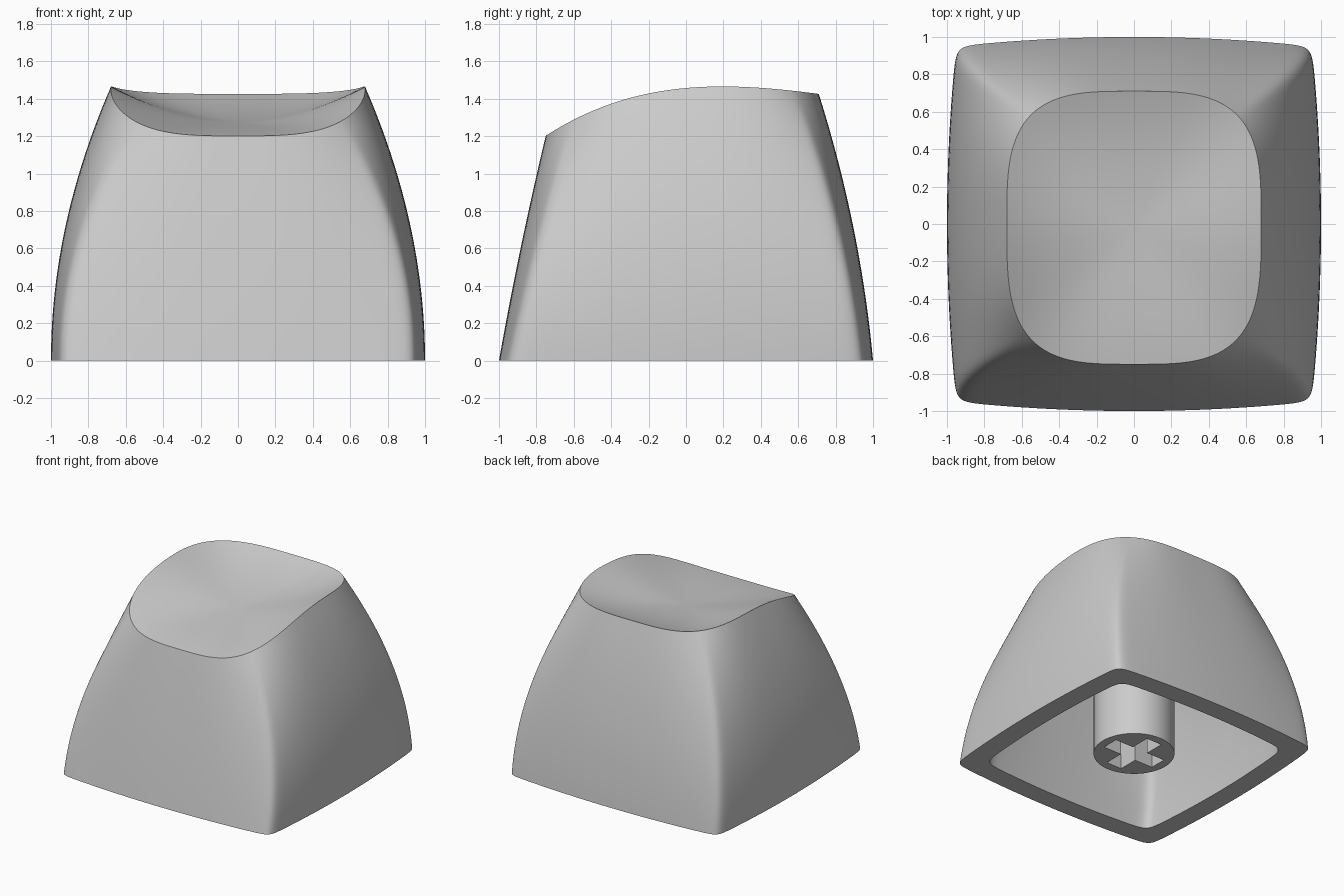
import bpy, bmesh
from math import sin, cos, pi, radians

default = bpy.data.objects.get("Cube")
if default:
    bpy.data.objects.remove(default, do_unlink=True)

SEGS = 176          # points around every loop
DISH_DEPTH = 0.18


def make_material(name, rgb):
    mat = bpy.data.materials.new(name)
    mat.use_nodes = True
    color = (*rgb, 1.0)
    mat.diffuse_color = color
    mat.node_tree.nodes["Principled BSDF"].inputs["Base Color"].default_value = color
    return mat


def finish(obj, mat, angle):
    obj.data.materials.append(mat)
    bpy.ops.object.select_all(action='DESELECT')
    obj.select_set(True)
    bpy.context.view_layer.objects.active = obj
    bpy.ops.object.shade_smooth_by_angle(angle=radians(angle))


def new_object(name, bm):
    bmesh.ops.recalc_face_normals(bm, faces=bm.faces)
    mesh = bpy.data.meshes.new(name)
    bm.to_mesh(mesh)
    bm.free()
    obj = bpy.data.objects.new(name, mesh)
    bpy.context.collection.objects.link(obj)
    return obj


def outline(power, half_x, front, back, bulge=0.0):
    """Rounded square loop, points crowded toward the corners."""
    points = []
    for i in range(SEGS):
        a = 2 * pi * i / SEGS
        a += 0.2 * sin(4 * a)
        c, s = cos(a), sin(a)
        r = (abs(c) ** power + abs(s) ** power) ** (-1 / power)
        u, v = r * c, r * s
        points.append((u * (1 - bulge * v * v) * half_x,
                       v * (1 - bulge * u * u) * (back if v > 0 else front)))
    return points


def rim_height(y):
    return 1.457 + 0.09 * y - 0.26 * y ** 2 + 0.1 * y ** 3


def wall_loop(base, top, t, height):
    """Loop part way up a wall: sides curve in most, the front least."""
    loop = []
    for (bx, by), (tx, ty) in zip(base, top):
        linear = 0.45 if by > 0 else 0.85
        wx, wy = t * t, linear * t + (1 - linear) * t * t
        loop.append((bx + (tx - bx) * wx, by + (ty - by) * wy, t * height(ty)))
    return loop


def dish_loop(top, rho):
    loop = []
    for x, y in top:
        py = -0.02 + (y + 0.02) * rho
        loop.append((x * rho, py, rim_height(py) - DISH_DEPTH * (1 - rho ** 2)))
    return loop


# Shell: one loft over the dish, down the skirt, under the lip and up the cavity
base = outline(30, 1.0, 1.0, 1.0, bulge=0.05)
rim = outline(3.4, 0.68, 0.75, 0.71)
inner_base = outline(22, 0.835, 0.835, 0.835, bulge=0.05)
inner_top = outline(4, 0.62, 0.64, 0.64)

loops = [dish_loop(rim, k / 20) for k in range(1, 20)]
loops += [wall_loop(base, rim, 1 - k / 24, rim_height) for k in range(25)]
loops += [wall_loop(inner_base, inner_top, k / 12, lambda y: 1.08) for k in range(13)]

bm = bmesh.new()
rings = [[bm.verts.new(p) for p in loop] for loop in loops]
for lower, upper in zip(rings, rings[1:]):
    for i in range(SEGS):
        j = (i + 1) % SEGS
        bm.faces.new((lower[i], lower[j], upper[j], upper[i]))
bm.faces.new(rings[0])
bm.faces.new(rings[-1])
grey = make_material("light grey plastic", (0.6, 0.6, 0.6))
finish(new_object("cap_shell", bm), grey, 35)

# Stem: round post with a cross-shaped socket in its lower end
STEM_BOTTOM, STEM_TOP, SOCKET_TOP = 0.02, 1.09, 0.46
bm = bmesh.new()
bmesh.ops.create_cone(bm, cap_ends=True, segments=48, radius1=0.305, radius2=0.305,
                      depth=STEM_TOP - STEM_BOTTOM)
bmesh.ops.translate(bm, verts=bm.verts, vec=(0, 0, (STEM_TOP + STEM_BOTTOM) / 2))
stem = new_object("stem", bm)

for name, size in (("slot_x", (0.47, 0.14)), ("slot_y", (0.14, 0.47))):
    bm = bmesh.new()
    bmesh.ops.create_cube(bm, size=1)
    bmesh.ops.scale(bm, verts=bm.verts, vec=(*size, 1))
    bmesh.ops.translate(bm, verts=bm.verts, vec=(0, 0, SOCKET_TOP - 0.5))
    cutter = new_object(name, bm)
    cutter.hide_render = True
    cut = stem.modifiers.new(name, 'BOOLEAN')
    cut.operation = 'DIFFERENCE'
    cut.solver = 'EXACT'
    cut.object = cutter
    bpy.context.view_layer.objects.active = stem
    bpy.ops.object.modifier_apply(modifier=name)
    bpy.data.objects.remove(cutter, do_unlink=True)
finish(stem, grey, 30)
